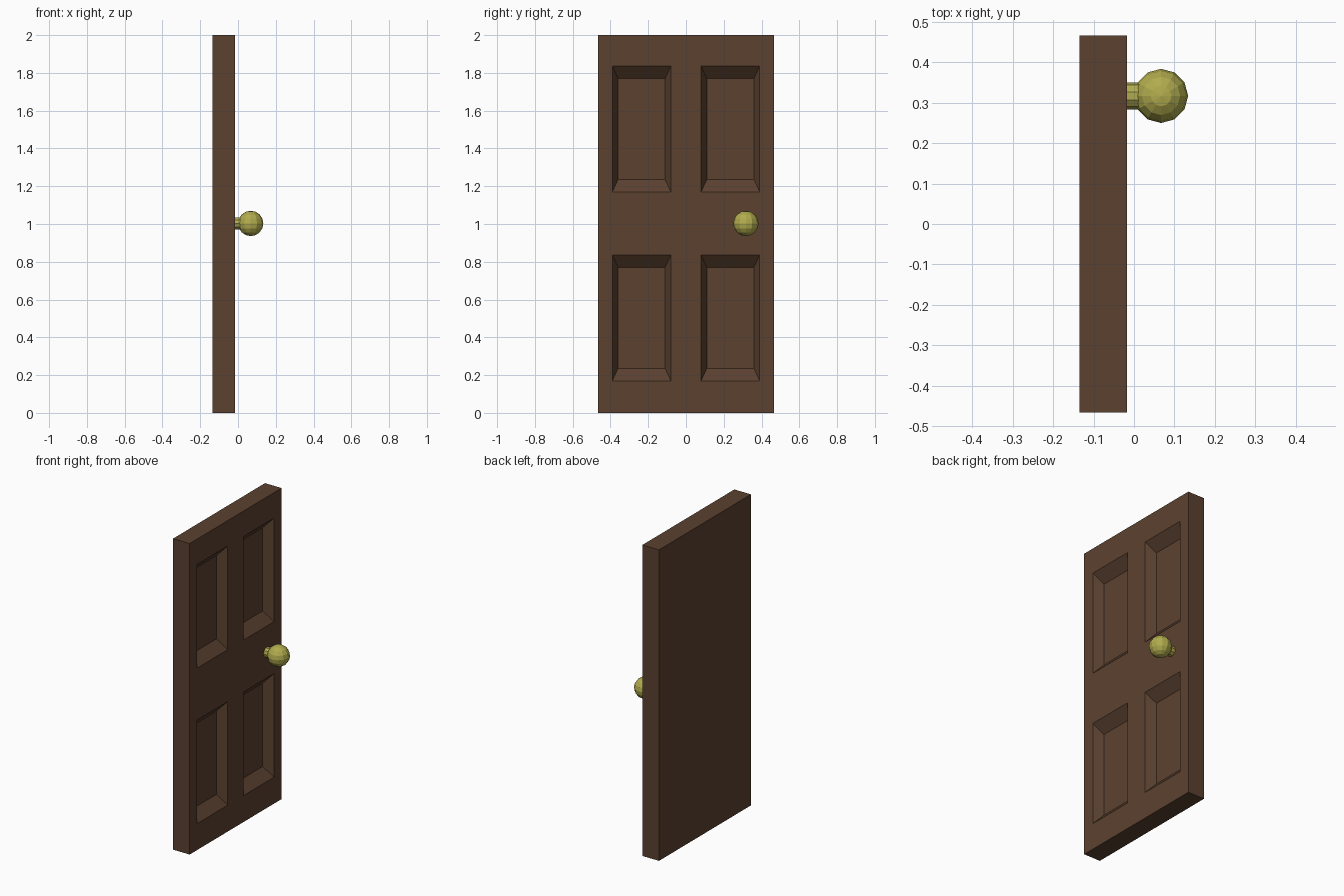
import bpy, bmesh, math

if "Cube" in bpy.data.objects:
    bpy.data.objects.remove(bpy.data.objects["Cube"])


def material(name, rgb):
    m = bpy.data.materials.new(name)
    m.diffuse_color = (*rgb, 1)
    m.use_nodes = True
    m.node_tree.nodes["Principled BSDF"].inputs["Base Color"].default_value = m.diffuse_color
    return m


wood = material("dark_brown_wood", (0.105, 0.053, 0.029))
brass = material("dull_brass", (0.44, 0.41, 0.075))

X_BACK, X_FACE = -0.135, -0.017
W, H = 0.467, 2.0
DEPTH, IN_Y, IN_Z = 0.059, 0.03, 0.065


def finish(bm, name, mat):
    bmesh.ops.recalc_face_normals(bm, faces=bm.faces)
    me = bpy.data.meshes.new(name)
    bm.to_mesh(me)
    bm.free()
    me.materials.append(mat)
    ob = bpy.data.objects.new(name, me)
    bpy.context.collection.objects.link(ob)
    return ob


# Door slab: gridded face with four sunken, bevelled panels
ys = [-W, -0.39, -0.08, 0.08, 0.39, W]
zs = [0, 0.17, 0.836, 1.17, 1.836, H]
bm = bmesh.new()
grid = [[bm.verts.new((X_FACE, y, z)) for z in zs] for y in ys]
for i in range(5):
    for j in range(5):
        outer = [grid[i][j], grid[i + 1][j], grid[i + 1][j + 1], grid[i][j + 1]]
        if i % 2 == 0 or j % 2 == 0:
            bm.faces.new(outer)
            continue
        y0, y1 = ys[i] + IN_Y, ys[i + 1] - IN_Y
        z0, z1 = zs[j] + IN_Z, zs[j + 1] - IN_Z
        inner = [bm.verts.new((X_FACE - DEPTH, y, z))
                 for y, z in ((y0, z0), (y1, z0), (y1, z1), (y0, z1))]
        bm.faces.new(inner)
        for k in range(4):
            n = (k + 1) % 4
            bm.faces.new((outer[k], outer[n], inner[n], inner[k]))

# Slab sides and back
rim = [e for e in bm.edges if e.is_boundary]
side = bmesh.ops.extrude_edge_only(bm, edges=rim)["geom"]
for v in side:
    if isinstance(v, bmesh.types.BMVert):
        v.co.x = X_BACK
bmesh.ops.holes_fill(bm, edges=[e for e in bm.edges if e.is_boundary], sides=0)
finish(bm, "door_slab", wood)

# Faceted round knob
KY, KZ = 0.317, 1.003
bpy.ops.mesh.primitive_uv_sphere_add(segments=12, ring_count=8, radius=0.067,
                                     location=(0.067, KY, KZ))
knob = bpy.context.object
knob.name = "door_knob"
knob.data.materials.append(brass)

# Knob stem
bpy.ops.mesh.primitive_cylinder_add(vertices=10, radius=0.033, depth=0.07,
                                    location=(0.016, KY, KZ),
                                    rotation=(0, math.pi / 2, 0))
stem = bpy.context.object
stem.name = "knob_stem"
stem.data.materials.append(brass)
